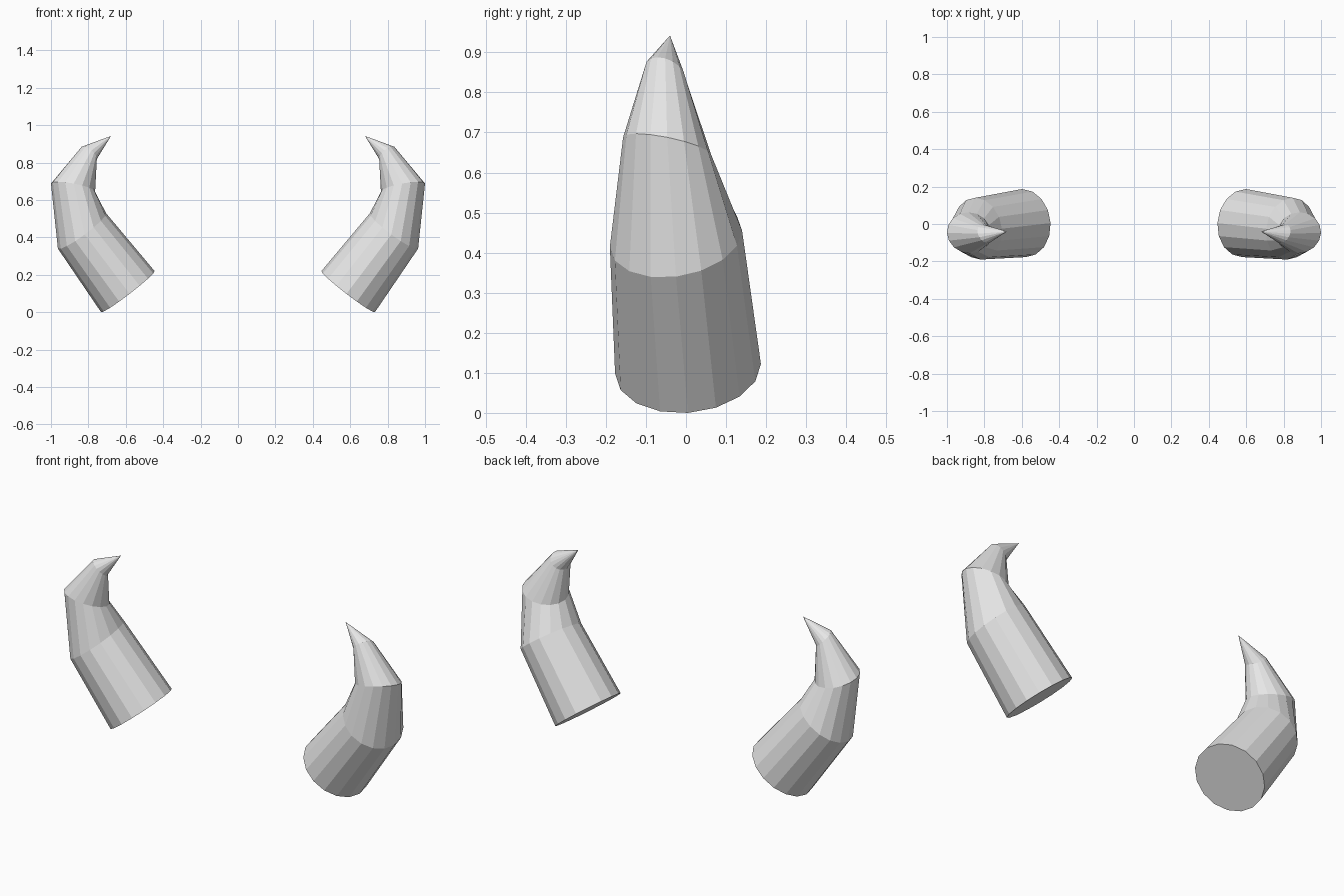
import bpy, bmesh, math
from mathutils import Vector

cube = bpy.data.objects.get("Cube")
if cube:
    bpy.data.objects.remove(cube, do_unlink=True)

SIDES = 16

grey = bpy.data.materials.new("horn_grey")
grey.use_nodes = True
COLOUR = (0.8, 0.8, 0.8, 1)
grey.diffuse_color = COLOUR
grey.node_tree.nodes["Principled BSDF"].inputs["Base Color"].default_value = COLOUR

# Rings from base to top: outer (x, z), inner (x, z), centre y, half depth, rise towards the back
RINGS = [
    ((0.732, 0.0), (0.446, 0.22), 0.005, 0.182, 0.012),
    ((0.963, 0.34), (0.706, 0.53), -0.025, 0.165, 0.02),
    ((1.0, 0.688), (0.764, 0.644), -0.047, 0.11, -0.022),
    ((0.835, 0.885), (0.756, 0.817), -0.052, 0.05, -0.014),
]
TIP = (0.679, -0.04, 0.942)


def horn(name, side):
    bm = bmesh.new()
    loops = []
    # Tilted cross-sections
    for (ox, oz), (ix, iz), cy, depth, rise in RINGS:
        centre = Vector(((ox + ix) / 2, cy, (oz + iz) / 2))
        u = Vector(((ox - ix) / 2, 0, (oz - iz) / 2))
        v = Vector((-rise * u.z / u.x, depth, rise))
        loop = []
        for i in range(SIDES):
            a = math.tau * i / SIDES
            p = centre + u * math.cos(a) + v * math.sin(a)
            loop.append(bm.verts.new((p.x * side, p.y, p.z)))
        loops.append(loop)
    # Walls, base cap and pointed tip
    bm.faces.new(loops[0])
    tip = bm.verts.new((TIP[0] * side, TIP[1], TIP[2]))
    for i in range(SIDES):
        j = (i + 1) % SIDES
        for low, high in zip(loops, loops[1:]):
            bm.faces.new((low[i], low[j], high[j], high[i]))
        bm.faces.new((loops[-1][i], loops[-1][j], tip))
    bmesh.ops.recalc_face_normals(bm, faces=bm.faces)
    mesh = bpy.data.meshes.new(name)
    bm.to_mesh(mesh)
    bm.free()
    mesh.materials.append(grey)
    bpy.context.collection.objects.link(bpy.data.objects.new(name, mesh))


horn("left_horn", 1)
horn("right_horn", -1)
